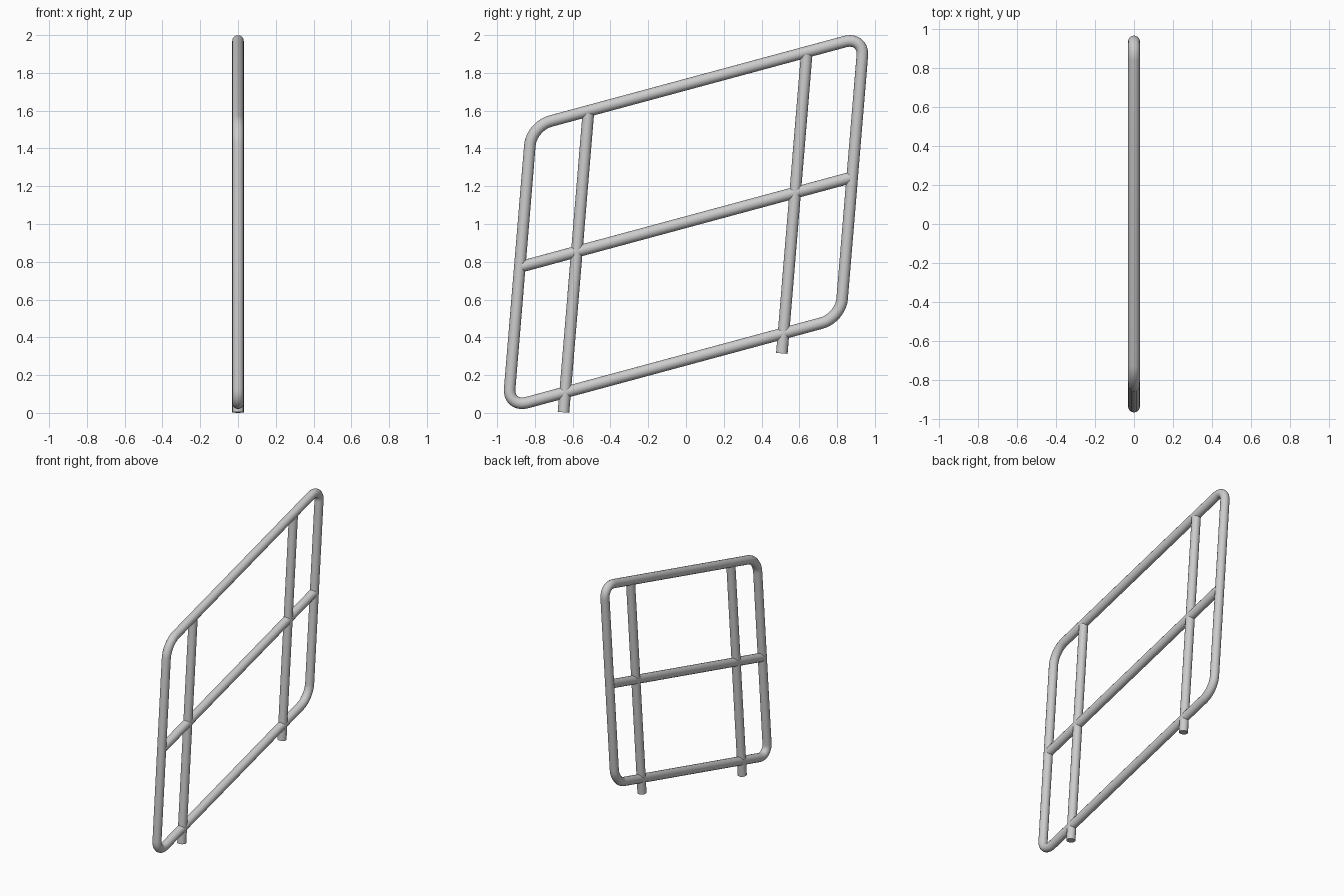
import bpy
import math

if "Cube" in bpy.data.objects:
    bpy.data.objects.remove(bpy.data.objects["Cube"])

SHEAR_Z, SHEAR_Y, MID_Z = 0.27, 0.083, 1.01   # slope of rails, lean of posts, centre height
U, V, FILLET, R = 0.88, 0.745, 0.10, 0.0305   # frame half sizes, corner radius, tube radius


def skew(u, v):
    """Place a point of the upright panel on the slanted one."""
    return (0.0, u + SHEAR_Y * v, MID_Z + SHEAR_Z * u + v)


def tube(name, points, closed=False):
    curve = bpy.data.curves.new(name, 'CURVE')
    curve.dimensions = '3D'
    curve.bevel_depth = R
    curve.bevel_resolution = 6
    curve.use_fill_caps = not closed
    spline = curve.splines.new('POLY')
    spline.points.add(len(points) - 1)
    for p, (u, v) in zip(spline.points, points):
        p.co = (*skew(u, v), 1.0)
    spline.use_cyclic_u = closed
    obj = bpy.data.objects.new(name, curve)
    bpy.context.collection.objects.link(obj)
    bpy.ops.object.select_all(action='DESELECT')
    obj.select_set(True)
    bpy.context.view_layer.objects.active = obj
    bpy.ops.object.convert(target='MESH')
    bpy.ops.object.shade_smooth_by_angle(angle=math.radians(40))


# Outer frame: closed tube with rounded corners
outline = []
for i, (sx, sy) in enumerate([(1, 1), (-1, 1), (-1, -1), (1, -1)]):
    for k in range(11):
        a = math.radians(90 * i + 9 * k)
        outline.append((sx * (U - FILLET) + FILLET * math.cos(a),
                        sy * (V - FILLET) + FILLET * math.sin(a)))
tube("outer_frame", outline, closed=True)

# Middle rail
tube("middle_rail", [(-0.87, 0.0), (0.87, 0.0)])

# Posts reaching below the frame
for side, u in (("left", -0.578), ("right", 0.578)):
    tube(side + "_post", [(u, -0.851), (u, 0.73)])
